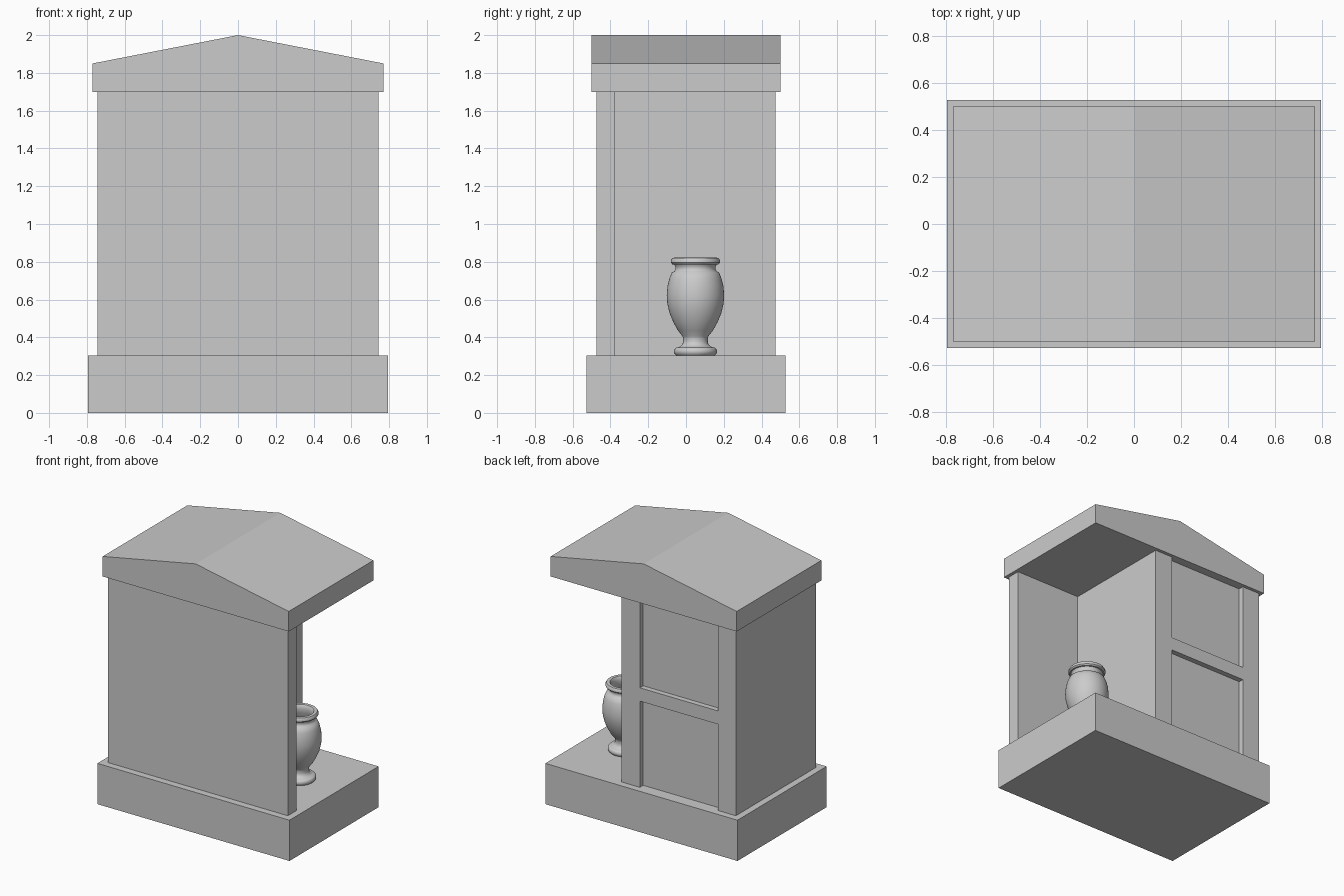
import bpy, bmesh, math

if "Cube" in bpy.data.objects:
    bpy.data.objects.remove(bpy.data.objects["Cube"])


def finish(name, bm):
    bmesh.ops.recalc_face_normals(bm, faces=bm.faces)
    me = bpy.data.meshes.new(name)
    bm.to_mesh(me)
    bm.free()
    ob = bpy.data.objects.new(name, me)
    bpy.context.collection.objects.link(ob)
    return ob


def prism(name, pts, direction):
    """Extrude a closed outline along a direction vector."""
    bm = bmesh.new()
    face = bm.faces.new([bm.verts.new(p) for p in pts])
    new = bmesh.ops.extrude_face_region(bm, geom=[face])["geom"]
    verts = [v for v in new if isinstance(v, bmesh.types.BMVert)]
    bmesh.ops.translate(bm, verts=verts, vec=direction)
    return finish(name, bm)


def box(name, x0, x1, y0, y1, z0, z1):
    return prism(name, [(x0, y0, z0), (x1, y0, z0), (x1, y1, z0), (x0, y1, z0)],
                 (0, 0, z1 - z0))


FLOOR, EAVE = 0.305, 1.70
BACK, RECESS = 0.475, 0.435

# Plinth
box("plinth", -0.795, 0.795, -0.527, 0.527, 0, FLOOR)

# L-shaped walls; the back is notched between two posts to form the panels
outline = [(-0.745, -0.475), (0.745, -0.475), (0.745, -0.375), (0.2, -0.375),
           (0.2, BACK), (0.05, BACK), (0.05, RECESS), (-0.597, RECESS),
           (-0.597, BACK), (-0.745, BACK)]
prism("walls", [(x, y, FLOOR) for x, y in outline], (0, 0, EAVE - FLOOR))

# Rail dividing the two back panels
box("back_rail", -0.597, 0.05, RECESS, BACK, 0.95, 1.05)

# Low gabled roof
gable = [(-0.77, EAVE), (0.77, EAVE), (0.77, 1.85), (0, 2.0), (-0.77, 1.85)]
prism("roof", [(x, -0.5, z) for x, z in gable], (0, 1.0, 0))

# Turned urn: (radius, height) outside from foot to lip, then inside
profile = [(0, 0.305), (0.104, 0.305), (0.112, 0.313), (0.115, 0.325),
           (0.112, 0.337), (0.104, 0.345), (0.092, 0.347), (0.078, 0.354),
           (0.068, 0.366), (0.065, 0.380), (0.066, 0.398), (0.068, 0.405),
           (0.092, 0.435), (0.117, 0.480), (0.138, 0.530), (0.149, 0.580),
           (0.152, 0.620), (0.148, 0.670), (0.138, 0.712), (0.125, 0.743),
           (0.112, 0.750), (0.106, 0.762), (0.107, 0.775), (0.112, 0.785),
           (0.122, 0.786), (0.130, 0.795), (0.130, 0.808), (0.123, 0.819),
           (0.112, 0.822), (0.100, 0.819), (0.093, 0.808), (0.090, 0.790),
           (0.092, 0.760), (0.110, 0.720), (0.125, 0.670), (0.129, 0.620),
           (0.118, 0.540), (0.095, 0.480), (0.060, 0.440), (0, 0.430)]
bm = bmesh.new()
vs = [bm.verts.new((r, 0, z)) for r, z in profile]
es = [bm.edges.new(pair) for pair in zip(vs, vs[1:])]
bmesh.ops.spin(bm, geom=vs + es, cent=(0, 0, 0), axis=(0, 0, 1),
               angle=2 * math.pi, steps=48)
bmesh.ops.remove_doubles(bm, verts=bm.verts, dist=0.0005)
urn = finish("urn", bm)
urn.location = (0.4725, 0.05, 0)
bpy.context.view_layer.objects.active = urn
urn.select_set(True)
bpy.ops.object.shade_smooth_by_angle(angle=math.radians(40))
